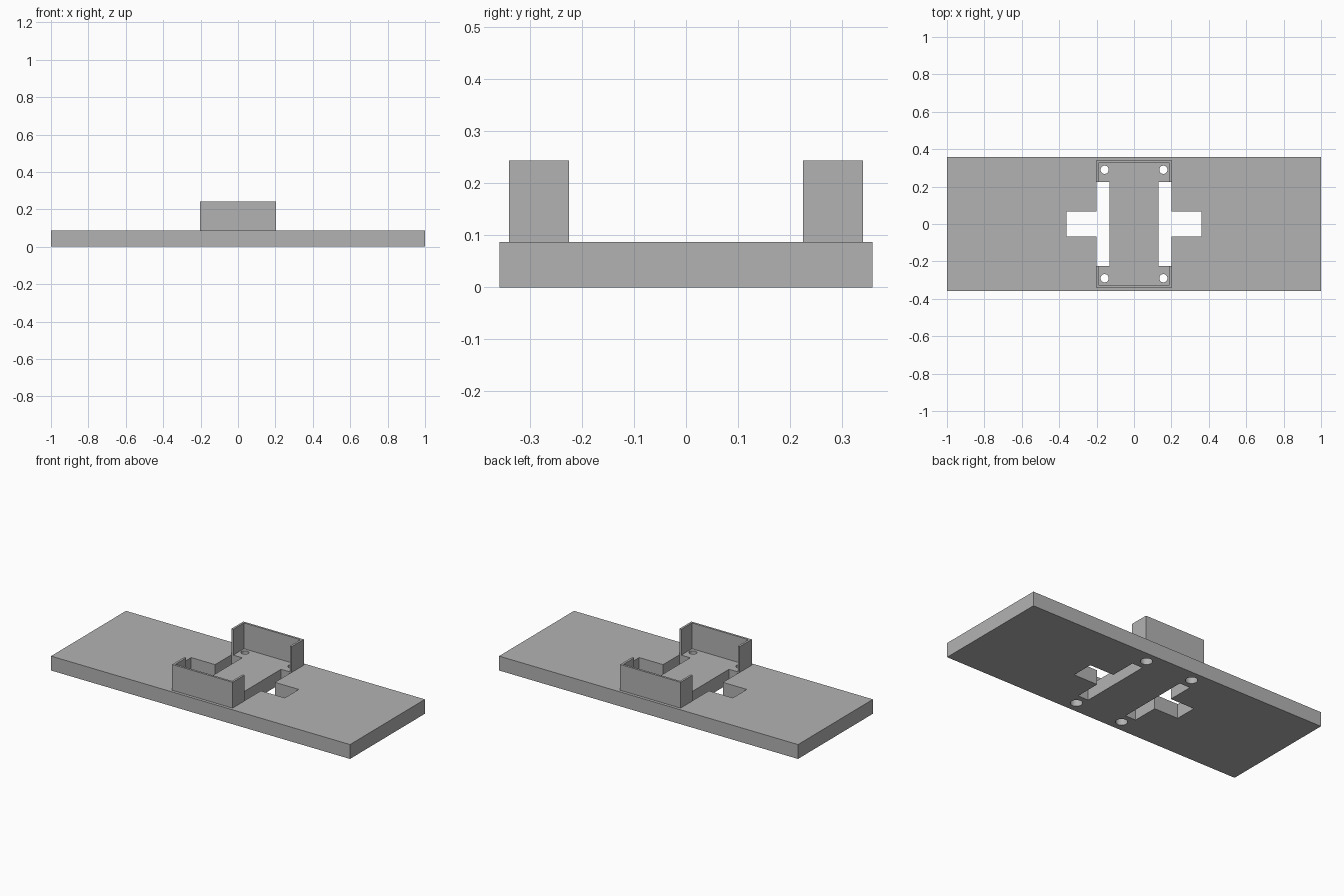
import bpy, bmesh
from math import cos, sin, tau

default = bpy.data.objects.get("Cube")
if default:
    bpy.data.objects.remove(default, do_unlink=True)

PLATE_TOP, WALL_TOP = 0.087, 0.243
TRAY_X, TRAY_OUT, TRAY_IN = 0.202, 0.34, 0.225
WALL = 0.013

grey = bpy.data.materials.new("plain grey")
grey.use_nodes = True
grey.diffuse_color = (0.45, 0.45, 0.45, 1)
grey.node_tree.nodes["Principled BSDF"].inputs["Base Color"].default_value = (0.45, 0.45, 0.45, 1)


def prism(name, outline, z0, z1):
    """Extrude a flat outline from z0 to z1."""
    bm = bmesh.new()
    face = bm.faces.new([bm.verts.new((x, y, z0)) for x, y in outline])
    top = bmesh.ops.extrude_face_region(bm, geom=[face])
    verts = [v for v in top["geom"] if isinstance(v, bmesh.types.BMVert)]
    bmesh.ops.translate(bm, verts=verts, vec=(0, 0, z1 - z0))
    bmesh.ops.recalc_face_normals(bm, faces=bm.faces)
    mesh = bpy.data.meshes.new(name)
    bm.to_mesh(mesh)
    bm.free()
    mesh.materials.append(grey)
    obj = bpy.data.objects.new(name, mesh)
    bpy.context.collection.objects.link(obj)
    return obj


def circle(x, y, r, n=32):
    return [(x + r * cos(tau * i / n), y + r * sin(tau * i / n)) for i in range(n)]


def cut(target, cutter):
    """Subtract the cutter and discard it."""
    cutter.hide_render = True
    mod = target.modifiers.new("cut", 'BOOLEAN')
    mod.operation, mod.solver, mod.object = 'DIFFERENCE', 'EXACT', cutter
    bpy.context.view_layer.objects.active = target
    bpy.ops.object.modifier_apply(modifier=mod.name)
    bpy.data.objects.remove(cutter, do_unlink=True)


# Base plate
plate = prism("base_plate", [(-1, -0.358), (1, -0.358), (1, 0.358), (-1, 0.358)], 0, PLATE_TOP)

for sx in (-1, 1):
    # T-shaped slot through the plate
    slot = [(0.13, -TRAY_IN), (0.2, -TRAY_IN), (0.2, -0.067), (0.36, -0.067),
            (0.36, 0.067), (0.2, 0.067), (0.2, TRAY_IN), (0.13, TRAY_IN)]
    cut(plate, prism("slot_cutter", [(sx * x, y) for x, y in slot], -0.1, 0.2))
    # Screw holes, wider underneath
    for sy in (-1, 1):
        x, y = sx * 0.157, sy * 0.29
        cut(plate, prism("hole_cutter", circle(x, y, 0.022), -0.1, 0.2))
        cut(plate, prism("recess_cutter", circle(x, y, 0.033), -0.1, 0.04))

# U-shaped holder walls at both ends
for name, sy in (("front_holder_wall", -1), ("back_holder_wall", 1)):
    half = [(TRAY_X, TRAY_OUT), (TRAY_X, TRAY_IN),
            (TRAY_X - WALL, TRAY_IN), (TRAY_X - WALL, TRAY_OUT - WALL)]
    outline = half + [(-x, y) for x, y in reversed(half)]
    prism(name, [(x, sy * y) for x, y in outline], PLATE_TOP, WALL_TOP)
